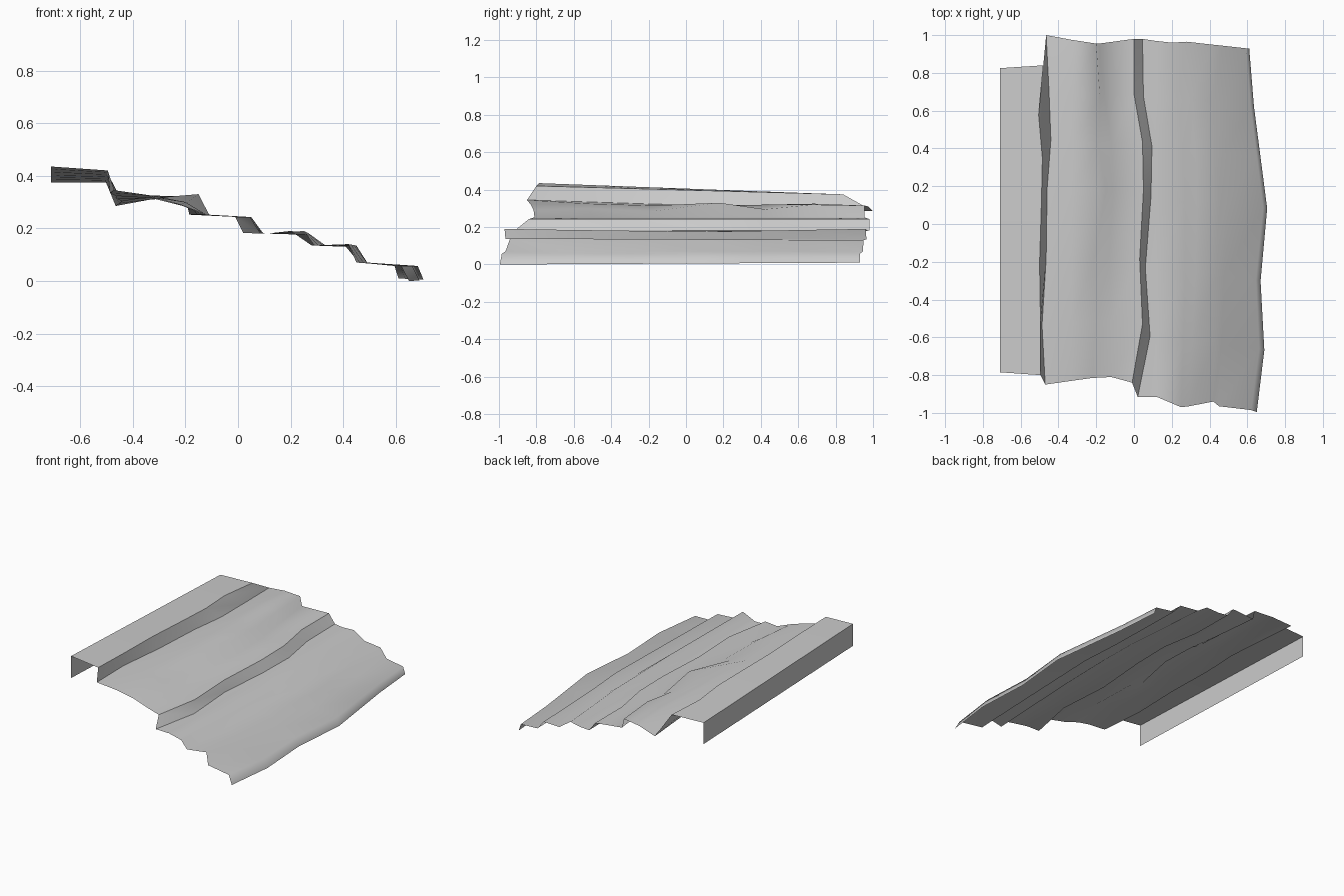
import bpy
import bmesh

# Remove the default cube only
default_cube = bpy.data.objects.get("Cube")
if default_cube:
    bpy.data.objects.remove(default_cube, do_unlink=True)

# Single grey stone material
stone = bpy.data.materials.new("stone_grey")
stone.use_nodes = True
stone_colour = (0.6, 0.6, 0.6, 1.0)
stone.diffuse_color = stone_colour
stone.node_tree.nodes["Principled BSDF"].inputs["Base Color"].default_value = stone_colour

STATIONS = 7
FRACTIONS = [0, .17, .36, .56, .7, .84, 1]


def spread(values):
    """Turn a number, a (front, back) pair or a full list into one value per station."""
    if isinstance(values, (int, float)):
        return [values] * STATIONS
    if len(values) == 2:
        first, last = values
        return [first + (last - first) * t for t in FRACTIONS]
    return list(values)


def contour(x, z, front, back, sharp=False):
    """One line running from the front of the slope to its back."""
    points = [(px, front + (back - front) * t, pz)
              for px, pz, t in zip(spread(x), spread(z), FRACTIONS)]
    return points, sharp


def shifted(values, *offsets):
    """Copy a meandering line sideways, with an optional offset per station."""
    return [v + o for v, o in zip(values, spread(offsets[0] if len(offsets) == 1 else offsets))]


# Meandering lines shared by the rims and feet of the terraces
upper_rim = [-.495, -.495, -.5, -.49, -.485, -.505, -.48]
middle_rim = [-.01, .045, .03, .05, .045, 0, 0]
inner_rim = [.25, .26, .27, .27, .26, .23, .2]
outer_rim = [.42, .43, .44, .45, .43, .42, .41]
outline = [.65, .69, .67, .705, .67, .635, .61]

contours = [
    # Outer wall and flat top bank
    contour(x=-.71, z=(.285, .23), front=-.785, back=.825),
    contour(x=-.71, z=(.435, .375), front=-.785, back=.825, sharp=True),
    contour(x=upper_rim, z=(.42, .375), front=-.80, back=.84, sharp=True),
    # Uneven upper terrace with a low ridge
    contour(x=[-.47, -.487, -.465, -.46, -.44, -.45, -.465],
            z=(.345, .285), front=-.85, back=1, sharp=True),
    contour(x=-.33, z=[.32, .325, .315, .315, .32, .325, .31], front=-.83, back=.975),
    contour(x=[-.22, -.2, -.21, -.15, -.19, -.18, -.2],
            z=[.29, .3, .285, .33, .295, .32, .315], front=-.815, back=.955),
    contour(x=[-.12, -.12, -.13, -.11, -.12, -.155, -.185],
            z=.252, front=-.81, back=.955),
    # Steep middle step
    contour(x=middle_rim, z=.243, front=-.84, back=.98, sharp=True),
    contour(x=shifted(middle_rim, .03, .04, .03, .04, .05, .05, .045),
            z=.182, front=-.915, back=.98, sharp=True),
    # Gentle lower steps
    contour(x=(.12, .11), z=.18, front=-.915, back=.97),
    contour(x=inner_rim, z=[.19, .185, .18, .175, .18, .185, .19], front=-.97, back=.96),
    contour(x=shifted(inner_rim, (.04, .08)), z=.135, front=-.965, back=.965),
    contour(x=outer_rim, z=(.14, .13), front=-.94, back=.95),
    contour(x=shifted(outer_rim, (.03, .05)), z=.07, front=-.965, back=.945),
    # Bottom edge
    contour(x=shifted(outline, (-.03, -.015)), z=.057, front=-.985, back=.93),
    contour(x=outline, z=(0, .01), front=-.995, back=.93),
]

# Loft the contours into one open sheet
bm = bmesh.new()
rows = [([bm.verts.new(p) for p in points], sharp) for points, sharp in contours]
for (left, _), (right, _) in zip(rows, rows[1:]):
    for i in range(STATIONS - 1):
        face = bm.faces.new((left[i], right[i], right[i + 1], left[i + 1]))
        face.smooth = True
for line, sharp in rows:
    if sharp:
        for a, b in zip(line, line[1:]):
            bm.edges.get((a, b)).smooth = False

mesh = bpy.data.meshes.new("terraced_slope")
bm.to_mesh(mesh)
bm.free()
mesh.materials.append(stone)
slope = bpy.data.objects.new("terraced_slope", mesh)
bpy.context.collection.objects.link(slope)
